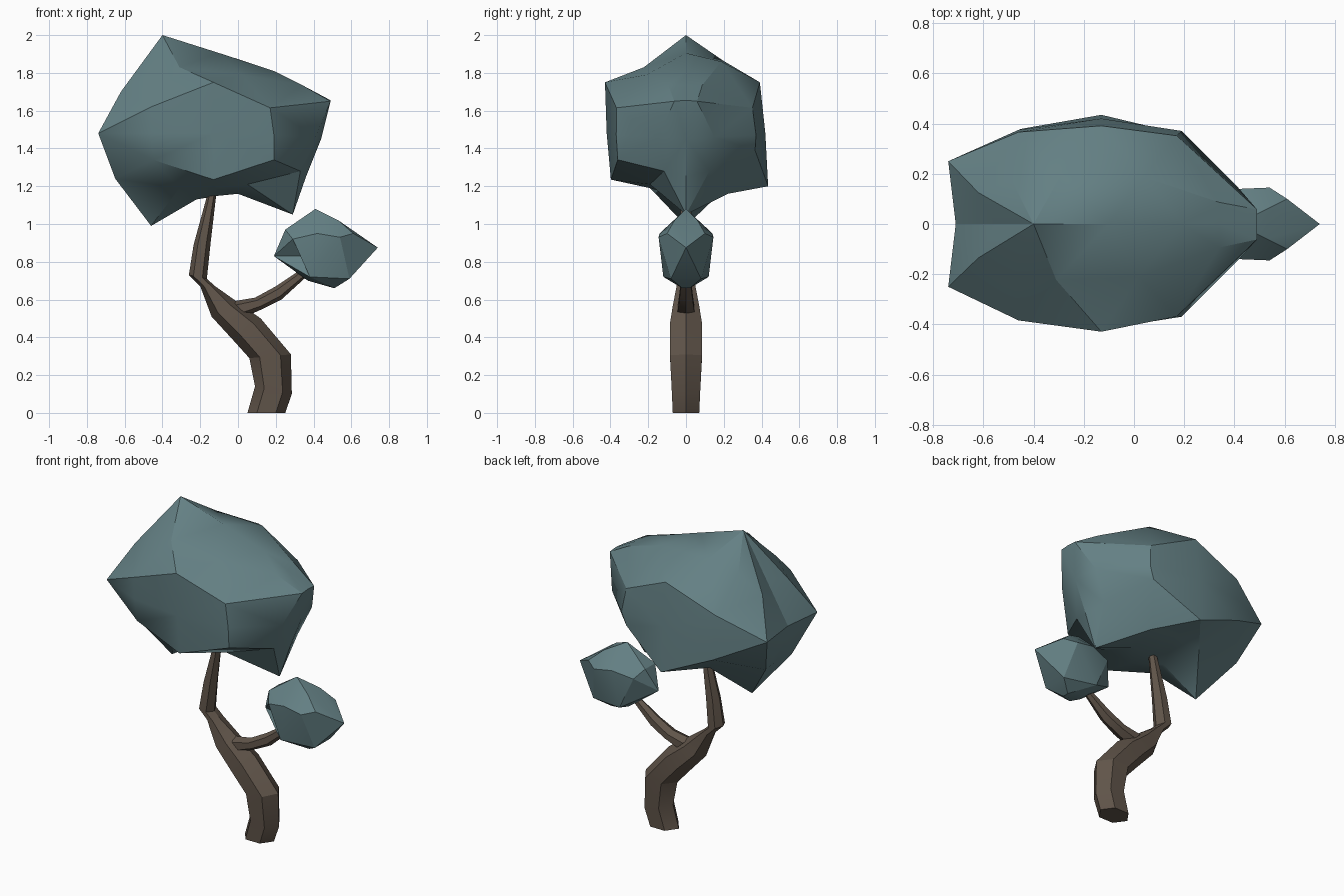
import bpy, bmesh, math
from mathutils import Vector

if "Cube" in bpy.data.objects:
    bpy.data.objects.remove(bpy.data.objects["Cube"])


def material(name, rgb):
    m = bpy.data.materials.new(name)
    m.diffuse_color = (*rgb, 1)
    m.use_nodes = True
    m.node_tree.nodes["Principled BSDF"].inputs["Base Color"].default_value = m.diffuse_color
    return m


leaf = material("dusty_teal_leaves", (0.127, 0.216, 0.231))
bark = material("brown_bark", (0.118, 0.090, 0.068))


def finish(bm, name, mat, angle):
    bmesh.ops.recalc_face_normals(bm, faces=bm.faces)
    me = bpy.data.meshes.new(name)
    bm.to_mesh(me)
    bm.free()
    me.materials.append(mat)
    ob = bpy.data.objects.new(name, me)
    bpy.context.collection.objects.link(ob)
    bpy.ops.object.select_all(action='DESELECT')
    ob.select_set(True)
    bpy.context.view_layer.objects.active = ob
    bpy.ops.object.shade_smooth_by_angle(angle=math.radians(angle))
    return ob


def limb(name, sections):
    """Six-sided tube; each section is (left x, z, right x, z, half depth)."""
    bm = bmesh.new()
    rings = []
    for xa, za, xb, zb, d in sections:
        a, b = Vector((xa, 0, za)), Vector((xb, 0, zb))
        ring = []
        for i in range(6):
            t = math.radians(60 * i)
            p = (a + b) / 2 + (b - a) / 2 * math.cos(t)
            p.y = d * math.sin(t) / math.sin(math.radians(60))
            ring.append(bm.verts.new(p))
        rings.append(ring)
    for r, s in zip(rings, rings[1:]):
        for i in range(6):
            j = (i + 1) % 6
            bm.faces.new((r[i], r[j], s[j], s[i]))
    bm.faces.new(rings[0])
    bm.faces.new(rings[-1])
    return finish(bm, name, bark, 25)


# Bent trunk and side branch
limb("trunk", [
    (.05, 0, .25, 0, .07), (.09, .14, .285, .10, .075), (.06, .29, .28, .31, .085),
    (-.03, .39, .12, .50, .085), (-.14, .51, .0, .585, .07), (-.20, .67, -.12, .67, .05),
    (-.26, .73, -.165, .71, .05), (-.235, .89, -.145, .90, .04), (-.15, 1.20, -.11, 1.20, .02)])
limb("side_branch", [
    (-.03, .59, .05, .515, .045), (.09, .61, .13, .55, .04), (.20, .67, .23, .60, .033),
    (.38, .79, .40, .755, .015)])

# Large crown: half-rows running from the left end, round the side, to the right end
ridge = [(-.4, 0, 2)] * 4 + [(-.1, 0, 1.905), (.19, 0, 1.81), (.19, 0, 1.81)]
shoulder = [(-.555, 0, 1.74), (-.62, .13, 1.70), (-.48, .20, 1.78), (-.31, .21, 1.83),
            (.02, .20, 1.79), (.34, .09, 1.735), (.34, 0, 1.735)]
upper = [(-.71, 0, 1.48), (-.74, .25, 1.48), (-.46, .375, 1.62), (-.13, .41, 1.75),
         (.17, .36, 1.615), (.49, .06, 1.65), (.49, 0, 1.655)]
middle = [(-.69, 0, 1.38), (-.74, .25, 1.48), (-.46, .375, 1.48), (-.13, .42, 1.48),
          (.19, .37, 1.47), (.41, .15, 1.46), (.44, 0, 1.45)]
lower = [(-.63, 0, 1.24), (-.65, .13, 1.24), (-.45, .37, 1.34), (-.13, .415, 1.235),
         (.19, .37, 1.34), (.33, .12, 1.28), (.36, 0, 1.25)]
under = [(-.46, 0, .99)] * 2 + [(-.31, .2, 1.19), (-.13, .2, 1.19), (.05, .2, 1.21)] + [(.29, 0, 1.05)] * 2
keel = [(-.46, 0, .99)] * 2 + [(-.22, 0, 1.13), (-.1, 0, 1.15), (.0, 0, 1.16)] + [(.29, 0, 1.05)] * 2

# The back half is a little fuller at the top and lower at the bottom: (row, column) -> point
back = {(1, 2): (-.49, .19, 1.82), (1, 3): (-.29, .21, 1.865), (1, 4): (.04, .20, 1.86),
        (4, 3): (-.13, .415, 1.20), (4, 4): (.16, .36, 1.39), (5, 4): (.06, .21, 1.16)}

bm = bmesh.new()
rows = (ridge, shoulder, upper, middle, lower, under, keel)
for side in (-1, 1):
    grid = []
    for ri, row in enumerate(rows):
        line = []
        for ci, p in enumerate(row):
            x, y, z = back.get((ri, ci), p) if side > 0 else p
            line.append(bm.verts.new((x, side * y, z)))
        grid.append(line)
    for r, s in zip(grid, grid[1:]):
        for i in range(6):
            bm.faces.new((r[i], r[i + 1], s[i + 1], s[i]))
bmesh.ops.remove_doubles(bm, verts=bm.verts, dist=.0005)
for v in bm.verts:  # slight lean toward the front at the top
    v.co.y += .07 * (1.48 - v.co.z) * abs(v.co.y) / .41
bmesh.ops.triangulate(bm, faces=bm.faces)
finish(bm, "large_crown", leaf, 30)

# Small crown on the branch: faceted hull of mirrored points
half = [(.41, 0, 1.08), (.53, .06, 1.02), (.25, .05, .97), (.19, 0, .83), (.29, .11, .92),
        (.42, .14, .95), (.54, .145, .93), (.61, .10, .95), (.74, 0, .875), (.59, .08, .71),
        (.51, .02, .66), (.38, .12, .72), (.37, .04, .70)]
bm = bmesh.new()
for x, y, z in half:
    for s in ((-1, 1) if y else (1,)):
        bm.verts.new((x, s * y, z))
bmesh.ops.convex_hull(bm, input=bm.verts)
loose = [v for v in bm.verts if not v.link_faces]
bmesh.ops.delete(bm, geom=loose, context='VERTS')
# Dent beside the branch tip
spot = Vector((.29, -.09, .82))
face = min(bm.faces, key=lambda f: (f.calc_center_median() - spot).length)
dent = bmesh.ops.poke(bm, faces=[face])["verts"][0]
dent.co = dent.co.lerp(Vector((.45, 0, .86)), .3)
finish(bm, "small_crown", leaf, 22)
